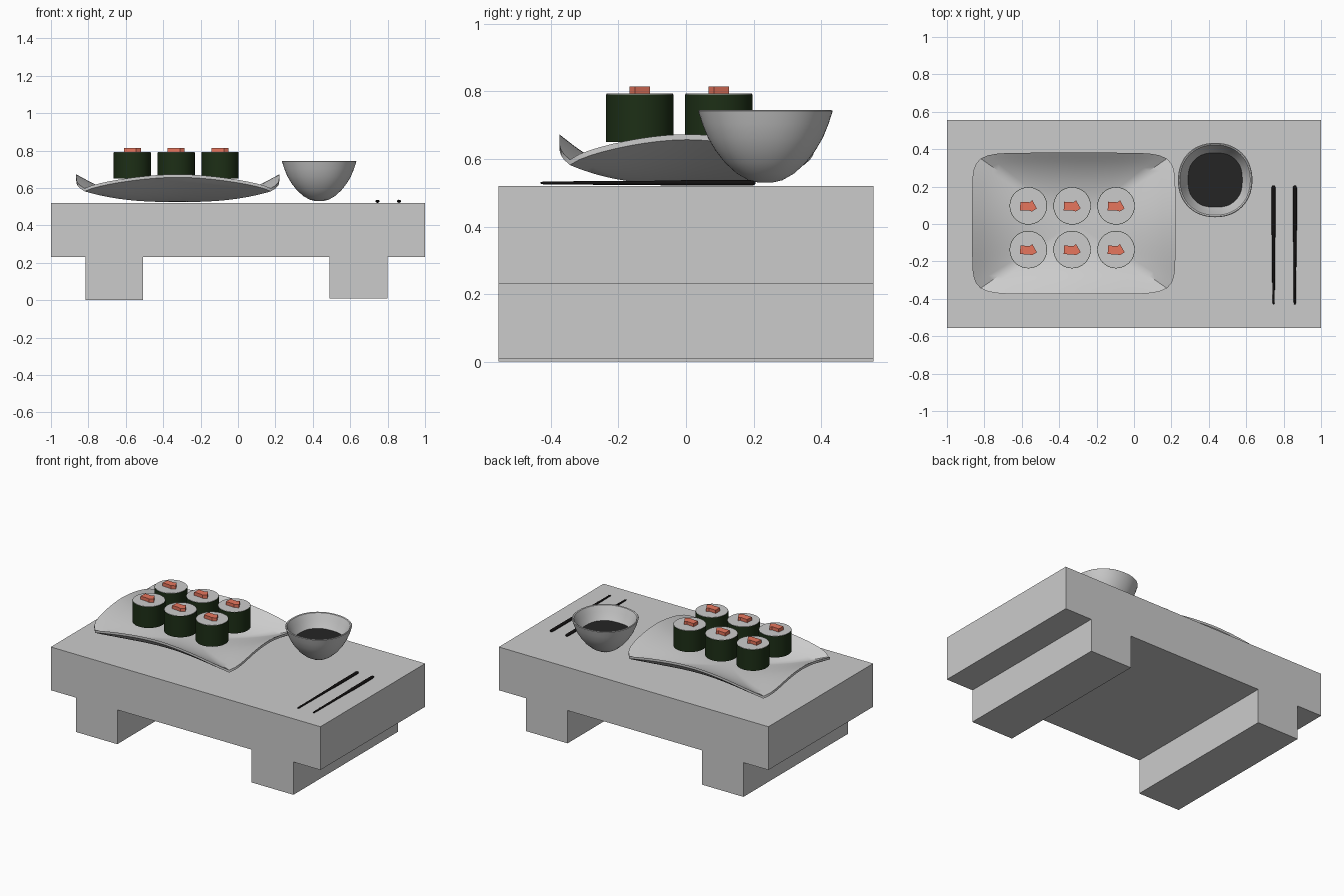
import bpy, bmesh, math

if "Cube" in bpy.data.objects:
    bpy.data.objects.remove(bpy.data.objects["Cube"])


def material(name, rgb):
    m = bpy.data.materials.new(name)
    m.diffuse_color = (*rgb, 1)
    m.use_nodes = True
    m.node_tree.nodes["Principled BSDF"].inputs["Base Color"].default_value = m.diffuse_color
    return m


seaweed = material("dark_green", (0.012, 0.028, 0.008))
salmon = material("salmon_pink", (0.8, 0.18, 0.11))
soy = material("soy_black", (0.018, 0.018, 0.018))
lacquer = material("lacquer_black", (0.006, 0.005, 0.005))


def loft(name, rings, mat=None, smooth=True):
    """Skin a list of equal-length rings and cap both ends."""
    bm = bmesh.new()
    loops = [[bm.verts.new(p) for p in ring] for ring in rings]
    n = len(loops[0])
    for a, b in zip(loops, loops[1:]):
        for i in range(n):
            j = (i + 1) % n
            bm.faces.new((a[i], a[j], b[j], b[i]))
    bm.faces.new(loops[0][::-1])
    bm.faces.new(loops[-1])
    bmesh.ops.recalc_face_normals(bm, faces=bm.faces[:])
    mesh = bpy.data.meshes.new(name)
    bm.to_mesh(mesh)
    bm.free()
    ob = bpy.data.objects.new(name, mesh)
    bpy.context.collection.objects.link(ob)
    if mat:
        mesh.materials.append(mat)
    if smooth:
        bpy.ops.object.select_all(action='DESELECT')
        ob.select_set(True)
        bpy.context.view_layer.objects.active = ob
        bpy.ops.object.shade_smooth_by_angle(angle=math.radians(40))
    return ob


def unit_ring(n, power=2.0):
    """Superellipse outline: power 2 is a circle, higher is squarer."""
    pts = []
    for i in range(n):
        a = 2 * math.pi * i / n
        c, s = math.cos(a), math.sin(a)
        r = (abs(c) ** power + abs(s) ** power) ** (-1 / power)
        pts.append((c * r, s * r))
    return pts


def turned(name, centre, profile, mat=None, n=40, power=2.0):
    """Upright body from (radius, z) points."""
    x, y = centre
    return loft(name, [[(x + r * u, y + r * v, z) for u, v in unit_ring(n, power)]
                       for r, z in profile], mat)


# Table: slab and two full-depth feet as one extruded profile
outline = [(-1, 0.52), (-1, 0.23), (-0.815, 0.23), (-0.815, 0), (-0.507, 0), (-0.507, 0.23),
           (0.49, 0.23), (0.49, 0.01), (0.8, 0.01), (0.8, 0.23), (1, 0.23), (1, 0.52)]
loft("serving_table", [[(x, y, z) for x, z in outline] for y in (-0.555, 0.555)], smooth=False)


# Plate: rounded rectangle dish, sides curl up and corners droop
def plate_ring(s, lift):
    ring = []
    for u, v in unit_ring(96, 8):
        lo, hi = sorted((abs(u), abs(v)))
        rise = s ** 2.6 * (0.132 - 0.075 * (lo / hi) ** 1.8)
        ring.append((-0.322 + 0.543 * s * u, 0.003 + 0.378 * s * v, 0.525 + rise + lift))
    return ring


steps = [0.04] + [i / 16 for i in range(2, 17)]
loft("plate", [plate_ring(s, 0) for s in steps]
     + [plate_ring(1.0, 0.016)] + [plate_ring(s, 0.018) for s in reversed(steps[:-1])])

# Sauce bowl with a thin wall, and the sauce inside
bowl_at = (0.434, 0.235)
outer = [(0.02, 0.53), (0.05, 0.537), (0.085, 0.557), (0.12, 0.589), (0.148, 0.625),
         (0.17, 0.662), (0.187, 0.704), (0.199, 0.742)]
inner = [(0.195, 0.745), (0.188, 0.742), (0.172, 0.704), (0.154, 0.662), (0.132, 0.625),
         (0.104, 0.592), (0.07, 0.565), (0.02, 0.552)]
turned("bowl", bowl_at, outer + inner, n=56, power=2.15)
turned("sauce", bowl_at, [(0.135, 0.645), (0.145, 0.655)], soy, n=56, power=2.5)

# Six rolls: seaweed wrap, rice, and an angular piece of filling
filling = [(-0.045, -0.024), (0.005, -0.026), (0.02, -0.03), (0.046, -0.014),
           (0.021, 0.03), (0.008, 0.019), (-0.042, 0.022)]
k = 0
for y in (-0.137, 0.097):
    for x in (-0.565, -0.331, -0.096):
        k += 1
        turned(f"roll_wrap_{k}", (x, y), [(0.1, 0.65), (0.1, 0.791)], seaweed)
        turned(f"roll_rice_{k}", (x, y), [(0.098, 0.7), (0.098, 0.793)])
        loft(f"roll_filling_{k}", [[(x + a, y + b, z) for a, b in filling]
                                   for z in (0.775, 0.815)], salmon, smooth=False)

# Chopsticks: slim tapered rods pointing to the front
stick = [(-0.43, 0.003), (-0.42, 0.006), (-0.1, 0.0085), (0.0, 0.011), (0.19, 0.011),
         (0.2, 0.009), (0.206, 0.004)]
for side, x in (("left", 0.746), ("right", 0.86)):
    loft(f"chopstick_{side}", [[(x + r * u, y, 0.529 + 0.75 * r * v) for u, v in unit_ring(16)]
                               for y, r in stick], lacquer)
